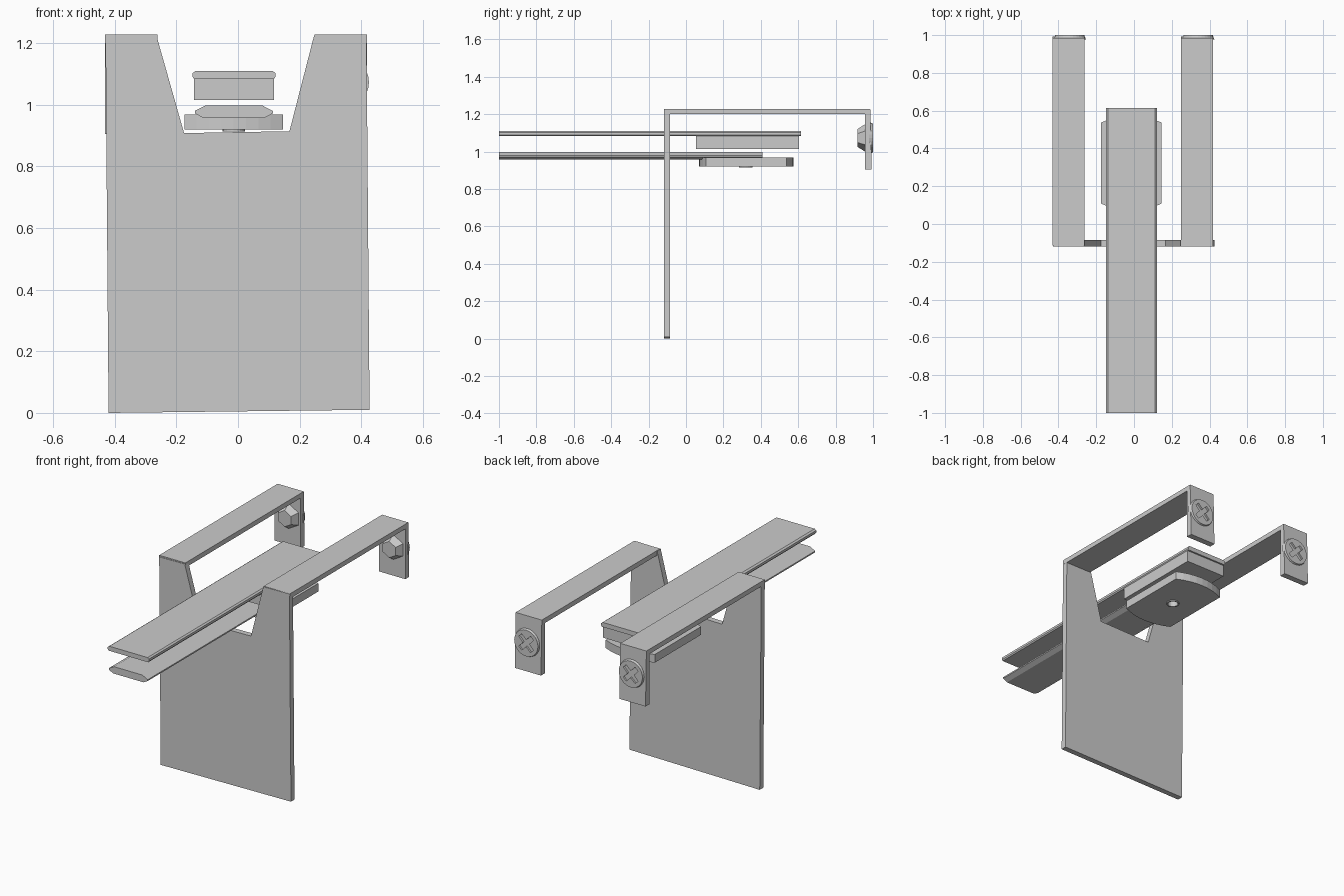
import bpy, bmesh, math
from mathutils import Vector

if "Cube" in bpy.data.objects:
    bpy.data.objects.remove(bpy.data.objects["Cube"])


def prism(name, pts, place, a, b):
    """Extrude a 2D profile from a to b; place(u, v, t) maps it into space."""
    bm = bmesh.new()
    lo = [bm.verts.new(place(u, v, a)) for u, v in pts]
    hi = [bm.verts.new(place(u, v, b)) for u, v in pts]
    n = len(pts)
    bm.faces.new(lo)
    bm.faces.new(hi)
    for i in range(n):
        j = (i + 1) % n
        bm.faces.new((lo[i], lo[j], hi[j], hi[i]))
    bmesh.ops.recalc_face_normals(bm, faces=bm.faces)
    me = bpy.data.meshes.new(name)
    bm.to_mesh(me)
    bm.free()
    ob = bpy.data.objects.new(name, me)
    bpy.context.collection.objects.link(ob)
    return ob


def along_x(u, v, t): return Vector((t, u, v))   # profile in y, z
def along_y(u, v, t): return Vector((u, t, v))   # profile in x, z
def along_z(u, v, t): return Vector((u, v, t))   # profile in x, y


def cone_y(name, x, z, y0, y1, r0, r1, sides):
    bpy.ops.mesh.primitive_cone_add(
        vertices=sides, radius1=r1, radius2=r0, depth=y1 - y0,
        location=(x, (y0 + y1) / 2, z), rotation=(math.pi / 2, 0, 0))
    ob = bpy.context.object
    ob.name = name
    return ob


def cut(ob, cutter):
    m = ob.modifiers.new("cut", 'BOOLEAN')
    m.operation = 'DIFFERENCE'
    m.solver = 'EXACT'
    m.object = cutter
    cutter.hide_render = True
    cutter.hide_set(True)


# Front plate with a notch between two horns
prism("front_plate",
      [(-.42, 0), (.427, .01), (.417, 1.228), (.247, 1.225), (.167, .914),
       (-.175, .908), (-.264, 1.222), (-.43, 1.22)], along_y, -.118, -.085)

# Bent arms: strip running back, then folded down into a tab
arm = [(-.115, 1.20), (.957, 1.20), (.957, .905), (.993, .905),
       (.985, 1.228), (-.115, 1.228)]
for side, x0, x1 in (("left", -.432, -.262), ("right", .248, .418)):
    prism(side + "_arm", arm, along_x, x0, x1)

    # Screw head with a crossed recess, and faceted nut behind the tab
    cx, cz = (x0 + x1) / 2 + .007, 1.073
    head = cone_y(side + "_screw_head", cx, cz, .978, 1.0, .085, .077, 28)
    cross = []
    for k in range(4):
        a = math.pi / 4 + k * math.pi / 2
        for r, da in ((.056, -.24), (.056, .24), (.02, math.pi / 4)):
            cross.append((cx + r * math.cos(a + da), cz + r * math.sin(a + da)))
    cut(head, prism(side + "_cross_cutter", cross, along_y, .985, 1.02))
    cone_y(side + "_nut", cx, cz, .918, .960, .048, .075, 6)

# Upper bar and the pad hanging under its back end
prism("upper_bar",
      [(-.142, 1.083), (-.147, 1.09), (-.147, 1.103), (-.137, 1.11),
       (.112, 1.11), (.121, 1.103), (.121, 1.09), (.116, 1.083)],
      along_y, -1.0, .615)
prism("upper_pad", [(-.143, 1.015), (.117, 1.015), (.117, 1.09), (-.143, 1.09)],
      along_y, .053, .605)

# Lower bar with pointed edges
prism("lower_bar",
      [(-.112, .957), (-.14, .972), (-.14, .98), (-.105, .998),
       (.078, .998), (.113, .98), (.113, .972), (.085, .957)],
      along_y, -1.0, .41)

# Lower pad: rectangle with bowed ends
pad = []
xc, hw = -.014, .16
for i in range(9):
    s = -1 + i / 4
    pad.append((xc + s * hw, .108 - .038 * (1 - s * s)))
for i in range(9):
    s = 1 - i / 4
    pad.append((xc + s * hw, .537 + .038 * (1 - s * s)))
lower_pad = prism("lower_pad", pad, along_z, .920, .968)


# Rimmed hole in the underside of the lower pad
def ring(r): return [(-.014 + r * math.cos(i * math.pi / 10),
                      .32 + r * math.sin(i * math.pi / 10)) for i in range(20)]


rim = prism("hole_rim", ring(.036), along_z, .914, .935)
hole = prism("hole_cutter", ring(.028), along_z, .90, .945)
cut(rim, hole)
cut(lower_pad, hole)
